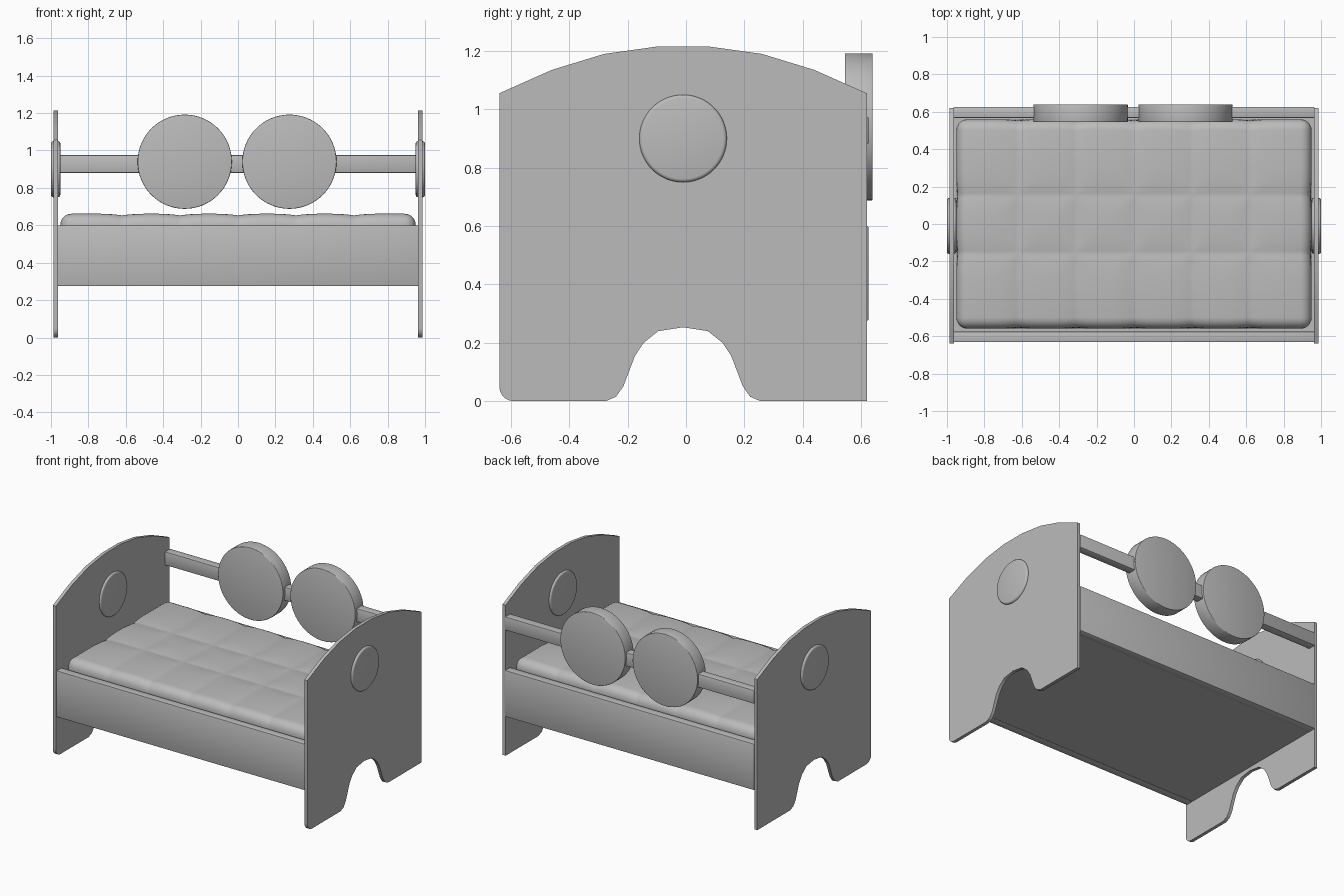
import bpy, bmesh, math
from mathutils import Vector, Matrix

old = bpy.data.objects.get("Cube")
if old:
    bpy.data.objects.remove(old, do_unlink=True)

grey = bpy.data.materials.new("plain grey")
grey.use_nodes = True
GREY = (0.5, 0.5, 0.5, 1)
grey.diffuse_color = GREY
grey.node_tree.nodes["Principled BSDF"].inputs["Base Color"].default_value = GREY


def finish(bm, name, smooth=True):
    bmesh.ops.recalc_face_normals(bm, faces=bm.faces)
    mesh = bpy.data.meshes.new(name)
    bm.to_mesh(mesh)
    bm.free()
    mesh.materials.append(grey)
    obj = bpy.data.objects.new(name, mesh)
    bpy.context.collection.objects.link(obj)
    if smooth:
        bpy.ops.object.select_all(action='DESELECT')
        obj.select_set(True)
        bpy.context.view_layer.objects.active = obj
        bpy.ops.object.shade_smooth_by_angle(angle=math.radians(35))
    return obj


def box_mesh(lo, hi):
    bm = bmesh.new()
    bmesh.ops.create_cube(bm, size=1)
    lo, hi = Vector(lo), Vector(hi)
    for v in bm.verts:
        v.co = (lo + hi) / 2 + v.co * (hi - lo)
    return bm


def board(name, lo, hi, bevel=0.006):
    bm = box_mesh(lo, hi)
    if bevel:
        bmesh.ops.bevel(bm, geom=bm.edges[:], offset=bevel, segments=2,
                        profile=0.5, affect='EDGES')
    return finish(bm, name)


def disc(name, centre, radius, depth, axis, bevel, segments=64):
    bm = bmesh.new()
    bmesh.ops.create_cone(bm, cap_ends=True, segments=segments,
                          radius1=radius, radius2=radius, depth=depth)
    rims = [e for e in bm.edges if abs(e.verts[0].co.z - e.verts[1].co.z) < 1e-5]
    bmesh.ops.bevel(bm, geom=rims, offset=bevel, segments=3, profile=0.5, affect='EDGES')
    turn = Matrix.Rotation(math.pi / 2, 4, 'Y' if axis == 'x' else 'X')
    bm.transform(Matrix.Translation(centre) @ turn)
    return finish(bm, name)


# End panels: arched top, curved cut-out between the feet, rounded front foot
MID = -0.01
arch = [(0.63, 1.055), (0.45, 1.135), (0.27, 1.19), (0.09, 1.215)]
notch = [(0.265, 0), (0.23, 0.015), (0.205, 0.05), (0.165, 0.155),
         (0.135, 0.2), (0.085, 0.24)]
profile = [(MID - y, z) for y, z in arch]
profile += [(MID + y, z) for y, z in reversed(arch)]
profile += [(0.62, 0)]
profile += [(MID + y, z) for y, z in notch] + [(MID, 0.253)]
profile += [(MID - y, z) for y, z in reversed(notch)]
R = 0.05
for i in range(6):
    a = math.pi / 2 * i / 5
    profile.append((-0.64 + R - R * math.sin(a), R - R * math.cos(a)))


def end_panel(name, x0, x1):
    bm = bmesh.new()
    face = bm.faces.new([bm.verts.new((x0, y, z)) for y, z in profile])
    ext = bmesh.ops.extrude_face_region(bm, geom=[face], use_keep_orig=True)
    for g in ext["geom"]:
        if isinstance(g, bmesh.types.BMVert):
            g.co.x = x1
    return finish(bm, name)


for side, s in (("left", 1), ("right", -1)):
    end_panel(side + "_end_panel", s * 0.963, s * 0.986)
    disc(side + "_end_disc", (s * 0.975, MID, 0.9), 0.15, 0.05, 'x', 0.012)

# Rails and base
board("front_rail", (-0.965, -0.632, 0.275), (0.965, -0.575, 0.6))
board("back_rail", (-0.965, 0.567, 0.275), (0.965, 0.626, 0.6))
board("back_guard_rail", (-0.965, 0.567, 0.88), (0.965, 0.626, 0.975))
board("bed_base", (-0.963, -0.576, 0.278), (0.963, 0.568, 0.31), 0)

# Round guard discs on the back rail
for side, x in (("left", 0.275), ("right", -0.285)):
    disc(side + "_guard_disc", (x, 0.592, 0.94), 0.252, 0.095, 'y', 0.004)

# Quilted mattress: rounded box, sliced finely, pinched along the seams
TOP = 0.662
bm = box_mesh((-0.95, -0.56, 0.31), (0.95, 0.56, TOP))
edges = [e for e in bm.edges if max(v.co.z for v in e.verts) > 0.5]
bmesh.ops.bevel(bm, geom=edges, offset=0.06, segments=5, profile=0.5, affect='EDGES')
seams = {0: [-0.62, -0.31, 0, 0.31, 0.62], 1: [-0.155, 0.155]}
offsets = [-0.12, -0.07, -0.035, -0.012, 0, 0.012, 0.035, 0.07, 0.12]
for axis, places in seams.items():
    normal = Vector((axis == 0, axis == 1, 0))
    for p in places:
        for o in offsets:
            bmesh.ops.bisect_plane(bm, geom=bm.verts[:] + bm.edges[:] + bm.faces[:],
                                   plane_co=normal * (p + o), plane_no=normal)
for v in bm.verts:
    if v.co.z < 0.5:
        continue
    pinch = max(max(0, 1 - abs(v.co[a] - p) / 0.12) ** 2
                for a in seams for p in seams[a])
    v.co.z -= 0.009 * pinch
    if abs(v.co.y) > 0.5:
        v.co.y -= math.copysign(0.006 * pinch, v.co.y)
    if abs(v.co.x) > 0.89:
        v.co.x -= math.copysign(0.006 * pinch, v.co.x)
finish(bm, "mattress")
